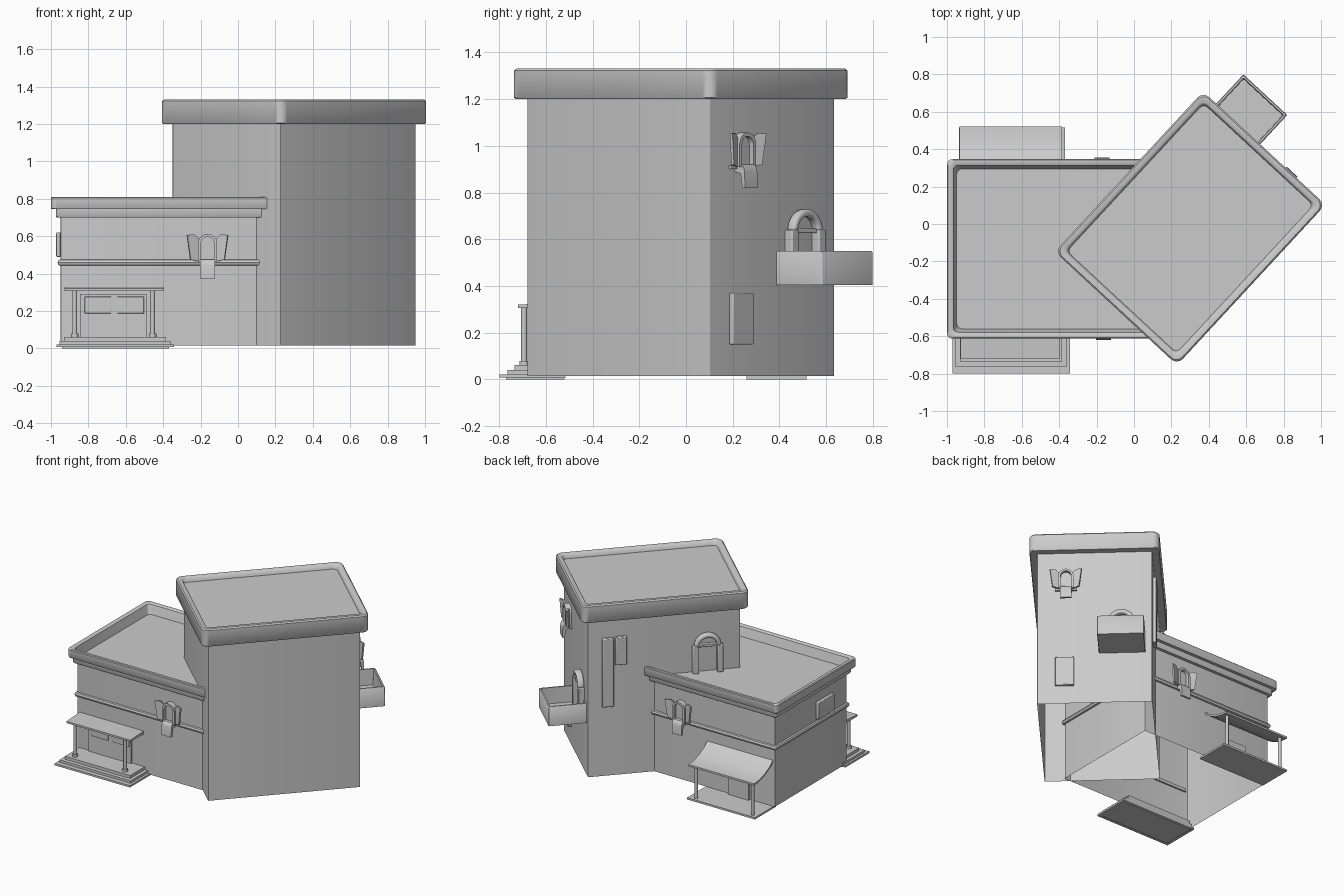
import bpy, bmesh
from math import pi, sin, cos, radians
from mathutils import Matrix, Vector

if "Cube" in bpy.data.objects:
    bpy.data.objects.remove(bpy.data.objects["Cube"])

ID = Matrix.Identity(4)
TALL = Matrix.Translation((0.30, -0.0225, 0)) @ Matrix.Rotation(radians(47.2), 4, 'Z')
LOW = Matrix.Translation((-0.399, -0.133, 0))
TX, TY = 0.532, 0.394         # tall block half sizes
LX, LY = 0.549, 0.428         # low block half sizes


def finish(name, bm, M=ID, smooth=35, bevel=0.0):
    me = bpy.data.meshes.new(name)
    bmesh.ops.recalc_face_normals(bm, faces=bm.faces)
    bm.transform(M)
    bm.to_mesh(me)
    bm.free()
    ob = bpy.data.objects.new(name, me)
    bpy.context.scene.collection.objects.link(ob)
    if bevel:
        m = ob.modifiers.new("bevel", 'BEVEL')
        m.width, m.segments = bevel, 2
    for o in bpy.context.selected_objects:
        o.select_set(False)
    ob.select_set(True)
    bpy.context.view_layer.objects.active = ob
    bpy.ops.object.shade_smooth_by_angle(angle=radians(smooth))
    return ob


def box(name, M, lo, hi, bevel=0.0):
    lo, hi = Vector(lo), Vector(hi)
    bm = bmesh.new()
    bmesh.ops.create_cube(bm, size=1)
    bm.transform(Matrix.Translation((lo + hi) / 2) @ Matrix.Diagonal((*(hi - lo), 1)))
    return finish(name, bm, M, bevel=bevel)


def cylinder(name, M, x, y, z0, z1, r):
    bm = bmesh.new()
    bmesh.ops.create_cone(bm, cap_ends=True, segments=12, radius1=r, radius2=r, depth=z1 - z0)
    bm.transform(Matrix.Translation((x, y, (z0 + z1) / 2)))
    return finish(name, bm, M)


def loft(name, M, hx, hy, rings, cap=False, smooth=40):
    """Stack of rounded rectangles, each ring = (offset, z, corner radius)."""
    bm = bmesh.new()
    prev = None
    for off, z, r in rings:
        ring = []
        for i, (sx, sy) in enumerate(((1, 1), (-1, 1), (-1, -1), (1, -1))):
            for k in range(5):
                a = (i + k / 4) * pi / 2
                ring.append(bm.verts.new((sx * (hx + off - r) + r * cos(a),
                                          sy * (hy + off - r) + r * sin(a), z)))
        if prev:
            n = len(ring)
            for j in range(n):
                bm.faces.new((prev[j], prev[(j + 1) % n], ring[(j + 1) % n], ring[j]))
        prev = ring
    if cap:
        bm.faces.new(prev)
    return finish(name, bm, M, smooth=smooth)


def extrude(name, M, pts, axis, a, b):
    """Prism: 2D outline pushed from a to b along the given axis ('x' or 'y')."""
    put = (lambda p, t: (t, p[0], p[1])) if axis == 'x' else (lambda p, t: (p[0], t, p[1]))
    bm = bmesh.new()
    A = [bm.verts.new(put(p, a)) for p in pts]
    B = [bm.verts.new(put(p, b)) for p in pts]
    bm.faces.new(A)
    bm.faces.new(B)
    for i in range(len(pts)):
        j = (i + 1) % len(pts)
        bm.faces.new((A[i], A[j], B[j], B[i]))
    return finish(name, bm, M)


def arc(r, cz, n=12):
    return [(r * cos(pi * k / n), cz + r * sin(pi * k / n)) for k in range(n + 1)]


def wall(block, half, normal_deg, shift=0.0, z=0.0):
    """Frame on a wall: local x runs along it, local -y points outwards."""
    R = Matrix.Rotation(radians(normal_deg + 90), 4, 'Z')
    return block @ R @ Matrix.Translation((shift, -half, z))


# Main blocks, open underneath
for name, M, hx, hy, z1 in (("tall_walls", TALL, TX, TY, 1.2), ("low_walls", LOW, LX, LY, 0.7)):
    loft(name, M, hx, hy, [(0, 0.015, 0.004), (0, z1, 0.004)], smooth=60)

# Cornices with shallow sunken roofs
loft("tall_cornice_roof", TALL, TX, TY,
     [(0, 1.2, 0.004), (0.047, 1.2, 0.045), (0.052, 1.206, 0.045), (0.052, 1.322, 0.045),
      (0.044, 1.331, 0.042), (0.02, 1.331, 0.035), (0.012, 1.325, 0.03), (0.006, 1.298, 0.03)], cap=True)
loft("low_cornice_roof", LOW, LX, LY,
     [(0.02, 0.745, 0.02), (0.049, 0.745, 0.03), (0.052, 0.749, 0.03), (0.052, 0.805, 0.03),
      (0.047, 0.81, 0.03), (0.028, 0.81, 0.025), (0.018, 0.804, 0.025), (0.0, 0.738, 0.03)], cap=True)
loft("low_lower_cornice", LOW, LX, LY,
     [(0, 0.70, 0.004), (0.022, 0.70, 0.02), (0.026, 0.706, 0.02), (0.026, 0.747, 0.02)])
loft("low_band", LOW, LX, LY,
     [(0, 0.443, 0.005), (0.012, 0.446, 0.01), (0.017, 0.46, 0.01),
      (0.012, 0.473, 0.01), (0, 0.476, 0.005)])


# Arched windows with open shutters and a hanging cloth
def window(tag, M):
    r, i = 0.052, 0.036
    frame = arc(r, 0.185) + [(-r, 0.09), (-i, 0.09)] + arc(i, 0.185)[::-1] + [(i, 0.09), (r, 0.09)]
    extrude(tag + "_window_frame", M, frame, 'y', -0.04, 0.0)
    extrude(tag + "_window_pane", M, arc(0.042, 0.185) + [(-0.042, 0.09), (0.042, 0.09)], 'y', -0.015, 0.0)
    for s in (-1, 1):
        S = M @ Matrix.Translation((s * 0.047, -0.012, 0)) @ Matrix.Rotation(-s * radians(22), 4, 'Z')
        pts = [(0, 0.09), (s * 0.05, 0.1), (s * 0.07, 0.232), (s * 0.03, 0.235), (s * 0.005, 0.215)]
        extrude(tag + "_shutter", S, pts, 'y', -0.012, 0.0)
    box(tag + "_window_sill", M, (-0.075, -0.015, 0.08), (0.075, 0, 0.095))
    cloth = [(0, 0.1), (-0.04, 0.1), (-0.052, 0.09), (-0.058, 0.07), (-0.06, 0.0),
             (-0.045, 0.0), (-0.035, 0.06), (0, 0.07)]
    extrude(tag + "_window_cloth", M, cloth, 'x', -0.04, 0.04)


window("front", wall(LOW, LY, -90, 0.236, 0.375))
window("back", wall(LOW, LY, 90, -0.229, 0.375))
window("tall", wall(TALL, TX, 0, -0.195, 0.82))


# Open doorways: two posts, lintel and half-ring arch
def doorway(tag, M):
    for s in (-1, 1):
        c = s * 0.085
        box(tag + "_door_post", M, (c - 0.021, -0.045, 0), (c + 0.021, 0, 0.205), 0.005)
    box(tag + "_door_lintel", M, (-0.09, -0.03, 0.192), (0.09, 0, 0.212), 0.004)
    ring = arc(0.094, 0.2, 16) + arc(0.062, 0.2, 16)[::-1]
    o = extrude(tag + "_door_arch", M, ring, 'y', -0.045, 0.0)
    m = o.modifiers.new("bevel", 'BEVEL')
    m.width, m.segments, m.limit_method = 0.012, 3, 'ANGLE'


doorway("balcony", wall(TALL, TX, 0, 0.185, 0.435))
doorway("roof", wall(TALL, TY, 90, 0.30, 0.738))

# Balcony tub
B = wall(TALL, TX, 0, 0.19) @ Matrix.Translation((0, -0.13, 0))
loft("balcony", B, 0.16, 0.135,
     [(0, 0.405, 0.006), (0, 0.545, 0.006), (-0.004, 0.55, 0.006),
      (-0.014, 0.55, 0.004), (-0.018, 0.43, 0.004)], cap=True)
box("balcony_underside", B, (-0.158, -0.133, 0.405), (0.158, 0.133, 0.425))


# Wall banners and panels
def panel(name, M, w, h, d=0.025):
    box(name, M, (-w / 2, -d, 0), (w / 2, 0, h), 0.005)


panel("lower_panel", wall(TALL, TX, 0, -0.205, 0.15), 0.13, 0.22)
panel("long_banner", wall(TALL, TY, 90, -0.395, 0.54), 0.08, 0.515)
panel("short_banner", wall(TALL, TY, 90, -0.305, 0.85), 0.08, 0.21)
panel("side_panel", wall(LOW, LX, 180, 0.155, 0.49), 0.19, 0.13, 0.024)

# Front porch: steps, posts, flat roof, double door
for i, (x0, x1, y, z0, z1) in enumerate(((-0.97, -0.342, -0.799, 0.008, 0.022),
                                         (-0.955, -0.36, -0.765, 0.02, 0.04),
                                         (-0.93, -0.385, -0.735, 0.038, 0.062))):
    box(f"porch_step_{i}", ID, (x0, y, z0), (x1, -0.515, z1))
box("porch_base", ID, (-0.94, -0.77, 0), (-0.37, -0.52, 0.01))
for x in (-0.873, -0.457):
    cylinder("porch_post", ID, x, -0.693, 0.06, 0.308, 0.013)
    cylinder("porch_post_foot", ID, x, -0.693, 0.06, 0.08, 0.02)
extrude("porch_roof", ID, [(-0.718, 0.306), (-0.718, 0.32), (-0.55, 0.33), (-0.55, 0.306)], 'x', -0.928, -0.395)
F = wall(LOW, LY, -90, -0.026)
box("porch_door", F, (-0.42, -0.012, 0.06), (-0.065, 0, 0.29))
for x in (-0.395, -0.22):
    box("porch_door_pane", F, (x, -0.02, 0.187), (x + 0.142, 0, 0.277), 0.003)

# Back canopy: platform, posts, swept awning, door
box("back_platform", ID, (-0.935, 0.26, 0), (-0.37, 0.515, 0.014))
top = [(0.29, 0.365), (0.34, 0.325), (0.40, 0.293), (0.46, 0.276), (0.52, 0.27)]
extrude("back_awning", ID, top + [(y, z - 0.014) for y, z in top[::-1]], 'x', -0.932, -0.385)
for x in (-0.895, -0.425):
    cylinder("back_post", ID, x, 0.485, 0.01, 0.27, 0.012)
box("back_door", ID, (-0.74, 0.29, 0.014), (-0.57, 0.312, 0.21))
